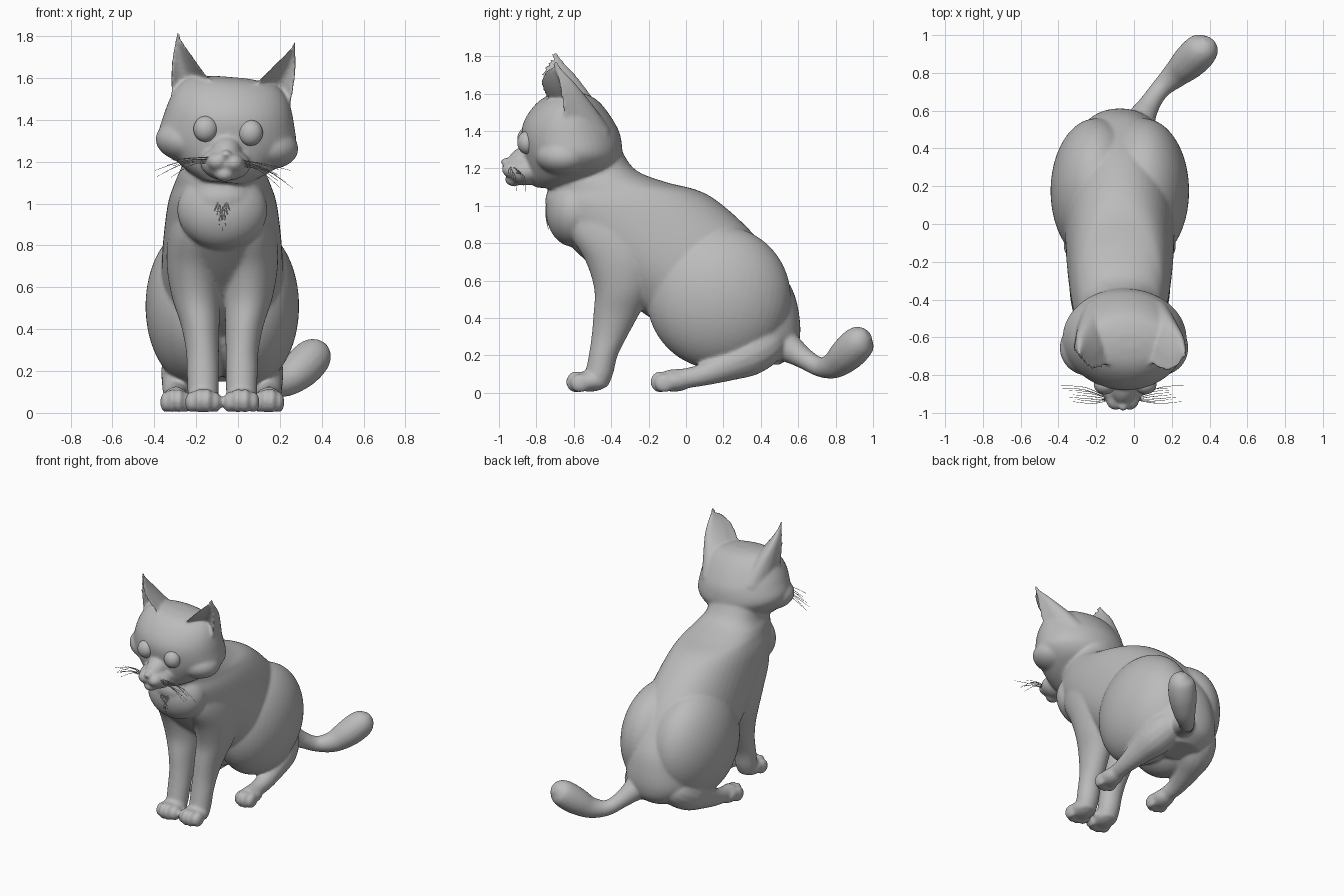
import bpy, bmesh, math, random
from mathutils import Vector, Matrix

random.seed(4)
if "Cube" in bpy.data.objects:
    bpy.data.objects.remove(bpy.data.objects["Cube"])

grey = bpy.data.materials.new("plain_grey")
grey.use_nodes = True
grey.diffuse_color = (0.5, 0.5, 0.5, 1)
grey.node_tree.nodes["Principled BSDF"].inputs["Base Color"].default_value = (0.5, 0.5, 0.5, 1)

BODY_X = -0.075
SIDES = (-1, 1)


def spread(rows, steps=5):
    """Catmull-Rom interpolation of rows of numbers."""
    rows = [Vector(r) for r in rows]
    out = []
    for i in range(len(rows) - 1):
        a, b = rows[i], rows[i + 1]
        before, after = rows[max(i - 1, 0)], rows[min(i + 2, len(rows) - 1)]
        for k in range(steps):
            t = k / steps
            out.append(0.5 * (2 * a + (b - before) * t + (2 * before - 5 * a + 4 * b - after) * t * t
                              + (3 * a - before - 3 * b + after) * t ** 3))
    return out + [rows[-1]]


def loft(bm, rings):
    """Closed skin over rings with equal point counts."""
    rings = [[bm.verts.new(p) for p in ring] for ring in rings]
    n = len(rings[0])
    for a, b in zip(rings, rings[1:]):
        for i in range(n):
            j = (i + 1) % n
            bm.faces.new((a[i], a[j], b[j], b[i]))
    bm.faces.new(rings[0][::-1])
    bm.faces.new(rings[-1])


def slices(bm, rows, cx=0.0, side=1, power=2.2, n=48):
    """Loft horizontal rounded sections: (z, x offset, front y, back y, half width)."""
    def bend(v):
        return math.copysign(abs(v) ** (2 / power), v)
    rings = []
    for z, x, front, back, half in spread(rows):
        ring = []
        for i in range(n):
            a = math.tau * i / n
            ring.append((cx + side * x + half * bend(math.cos(a)),
                         (front + back) / 2 + (back - front) / 2 * bend(math.sin(a)), z))
        rings.append(ring)
    loft(bm, rings)


def tube(bm, rows, n=16, steps=5):
    """Round tube through (x, y, z, radius)."""
    rows = spread(rows, steps)
    rings = []
    for i, row in enumerate(rows):
        d = rows[min(i + 1, len(rows) - 1)].xyz - rows[max(i - 1, 0)].xyz
        turn = d.to_track_quat('Z', 'Y')
        rings.append([row.xyz + turn @ Vector((math.cos(math.tau * k / n), math.sin(math.tau * k / n), 0)) * row[3]
                      for k in range(n)])
    loft(bm, rings)


def ball(bm, centre, radii, tilt=0.0):
    m = Matrix.Translation(centre) @ Matrix.Rotation(tilt, 4, 'X') @ Matrix.Diagonal((*radii, 1))
    bmesh.ops.create_uvsphere(bm, u_segments=48, v_segments=28, radius=1, matrix=m)


def finish(name, bm):
    bmesh.ops.recalc_face_normals(bm, faces=bm.faces[:])
    for f in bm.faces:
        f.smooth = True
    mesh = bpy.data.meshes.new(name)
    bm.to_mesh(mesh)
    bm.free()
    mesh.materials.append(grey)
    obj = bpy.data.objects.new(name, mesh)
    bpy.context.collection.objects.link(obj)
    return obj


# Torso, from rump to neck, with a full chest
body = bmesh.new()
slices(body, [(0.15, 0, 0.28, 0.5, 0.12), (0.21, 0, 0.15, 0.58, 0.2), (0.3, 0, 0.0, 0.61, 0.26),
              (0.42, 0, -0.22, 0.605, 0.285), (0.55, 0, -0.36, 0.57, 0.29), (0.7, 0, -0.53, 0.475, 0.29),
              (0.85, 0, -0.67, 0.36, 0.28), (1.0, 0, -0.75, 0.2, 0.26), (1.08, 0, -0.74, 0.07, 0.235),
              (1.13, 0, -0.73, -0.12, 0.215), (1.2, 0, -0.69, -0.28, 0.19), (1.35, 0, -0.66, -0.37, 0.19)],
       cx=BODY_X)
ball(body, (BODY_X, -0.6, 0.97), (0.215, 0.148, 0.19))


def paw(x, y, half):
    """Rounded foot with four toes; the outer toes sit lower and further back."""
    ball(body, (x, y + 0.075, 0.062), (half, 0.1, 0.056))
    for k in (-1.5, -0.5, 0.5, 1.5):
        outer = abs(k) - 0.5
        ball(body, (x + k * half * 0.46, y + 0.022 * outer, 0.058 - 0.007 * outer),
             (half * 0.36, 0.053, 0.058 - 0.008 * outer))


for s in SIDES:
    # Front leg and paw
    slices(body, [(0.03, 0.092, -0.56, -0.42, 0.068), (0.1, 0.092, -0.54, -0.39, 0.074),
                  (0.2, 0.093, -0.52, -0.365, 0.076), (0.3, 0.095, -0.505, -0.315, 0.079),
                  (0.42, 0.106, -0.495, -0.25, 0.092), (0.55, 0.125, -0.49, -0.18, 0.115),
                  (0.7, 0.135, -0.535, -0.12, 0.13), (0.85, 0.125, -0.62, -0.08, 0.135),
                  (1.0, 0.1, -0.64, -0.12, 0.13)], cx=BODY_X, side=s, power=2)
    paw(BODY_X + s * 0.091, -0.588, 0.083)
    # Haunch, hind foot and paw
    ball(body, (BODY_X + s * 0.125, 0.175, 0.51), (0.242, 0.385, 0.385), -0.25)
    x = BODY_X + s * 0.222
    tube(body, [(x, -0.1, 0.07, 0.055), (x, 0, 0.078, 0.054), (x, 0.1, 0.1, 0.062),
                (x - s * 0.02, 0.22, 0.15, 0.09), (x - s * 0.05, 0.34, 0.21, 0.12),
                (x - s * 0.09, 0.44, 0.28, 0.11), (x - s * 0.12, 0.48, 0.34, 0.04)])
    paw(x, -0.138, 0.071)

# Tail
tube(body, [(-0.03, 0.4, 0.32, 0.14), (0.03, 0.54, 0.245, 0.085), (0.08, 0.63, 0.185, 0.058),
            (0.14, 0.715, 0.138, 0.053), (0.22, 0.79, 0.147, 0.072), (0.29, 0.855, 0.2, 0.092),
            (0.345, 0.91, 0.255, 0.094), (0.378, 0.945, 0.292, 0.077), (0.395, 0.975, 0.315, 0.03)])

# Head, built upright and then tipped to one side
pivot = Vector((-0.06, 0, 1.2))
tip_head = (Matrix.Translation(pivot) @ Matrix.Rotation(math.radians(5), 4, 'Y')
            @ Matrix.Translation((0, 0, -1.2)))
head = bmesh.new()
slices(head, [(1.1, 0, -0.81, -0.6, 0.1), (1.15, 0, -0.84, -0.48, 0.19), (1.21, 0, -0.855, -0.38, 0.265),
              (1.27, 0, -0.865, -0.345, 0.315), (1.32, 0, -0.872, -0.342, 0.33), (1.39, 0, -0.88, -0.355, 0.315),
              (1.45, 0, -0.867, -0.385, 0.3), (1.51, 0, -0.832, -0.425, 0.277), (1.56, 0, -0.785, -0.47, 0.24),
              (1.59, 0, -0.73, -0.52, 0.19), (1.605, 0, -0.66, -0.58, 0.07)], power=2)
# Muzzle, chin, nose and its bridge
ball(head, (0, -0.86, 1.19), (0.12, 0.105, 0.08))
ball(head, (0, -0.92, 1.14), (0.048, 0.048, 0.036))
ball(head, (0, -0.965, 1.235), (0.028, 0.026, 0.021))
ball(head, (0, -0.86, 1.25), (0.07, 0.105, 0.07), 0.5)
for s in SIDES:
    ball(head, (s * 0.038, -0.925, 1.197), (0.052, 0.06, 0.046))
    # Cheek ruff
    ball(head, (s * 0.185, -0.655, 1.285), (0.157, 0.15, 0.105))
    # Cupped ear: inner edge, outer edge and back at each level
    inner = spread([(0.05, -0.72, 1.53), (0.135, -0.765, 1.615), (0.195, -0.785, 1.685),
                    (0.25, -0.755, 1.75), (0.275, -0.715, 1.8)])
    outer = spread([(0.27, -0.62, 1.41), (0.293, -0.665, 1.54), (0.298, -0.68, 1.66),
                    (0.289, -0.7, 1.75), (0.287, -0.705, 1.8)])
    rear = spread([(0.15, -0.41, 1.43), (0.2, -0.5, 1.56), (0.245, -0.59, 1.67),
                   (0.272, -0.665, 1.755), (0.281, -0.69, 1.805)])
    rings = []
    for a, b, c in zip(inner, outer, rear):
        def arc(depth, bluntness, t):
            return a.lerp(b, t) + (c - (a + b) / 2) * depth * (4 * t * (1 - t)) ** bluntness
        ring = [arc(1, 0.5, k / 12) for k in range(13)] + [arc(0.42, 1.2, k / 12) for k in range(11, 0, -1)]
        rings.append([(s * p.x, p.y, p.z) for p in ring])
    loft(head, rings)
bmesh.ops.transform(head, matrix=tip_head, verts=head.verts[:])
head_mesh = bpy.data.meshes.new("head_part")
head.to_mesh(head_mesh)
head.free()
body.from_mesh(head_mesh)
bpy.data.meshes.remove(head_mesh)

# Fuse everything into one soft skin
skin = finish("cat_body", body)
fuse = skin.modifiers.new("fuse", 'REMESH')
fuse.mode = 'VOXEL'
fuse.voxel_size = 0.009
fuse.use_smooth_shade = True
relax = skin.modifiers.new("relax", 'SMOOTH')
relax.factor = 0.5
relax.iterations = 12

# Eyes
for s, name in zip(SIDES, ("right_eye", "left_eye")):
    eye = bmesh.new()
    ball(eye, (s * 0.108, -0.85, 1.348), (0.058, 0.052, 0.062))
    bmesh.ops.transform(eye, matrix=tip_head, verts=eye.verts[:])
    finish(name, eye)

# Whiskers
whiskers = bmesh.new()
for s in SIDES:
    for k in range(8):
        z = 1.215 - 0.01 * (k % 4)
        reach = random.uniform(0.24, 0.34)
        y = -0.95 + 0.012 * k
        tube(whiskers, [(s * 0.06, -0.93, z, 0.002), (s * reach * 0.6, y, z - 0.01, 0.0017),
                        (s * reach, y + 0.01, z - 0.03 - 0.018 * (k % 4), 0.0008)], n=5, steps=4)
bmesh.ops.transform(whiskers, matrix=tip_head, verts=whiskers.verts[:])
finish("whiskers", whiskers)

# Tufts of fur lying on the chest
tufts = bmesh.new()
for k in range(-3, 4):
    x = BODY_X + 0.006 * k
    drop = 0.15 - 0.025 * abs(k)
    tube(tufts, [(x, -0.745, 1.02, 0.001), (x + 0.004 * k, -0.748, 1.02 - drop * 0.5, 0.003),
                 (x + 0.01 * k, -0.735, 1.02 - drop, 0.001)], n=5, steps=4)
finish("chest_tufts", tufts)
